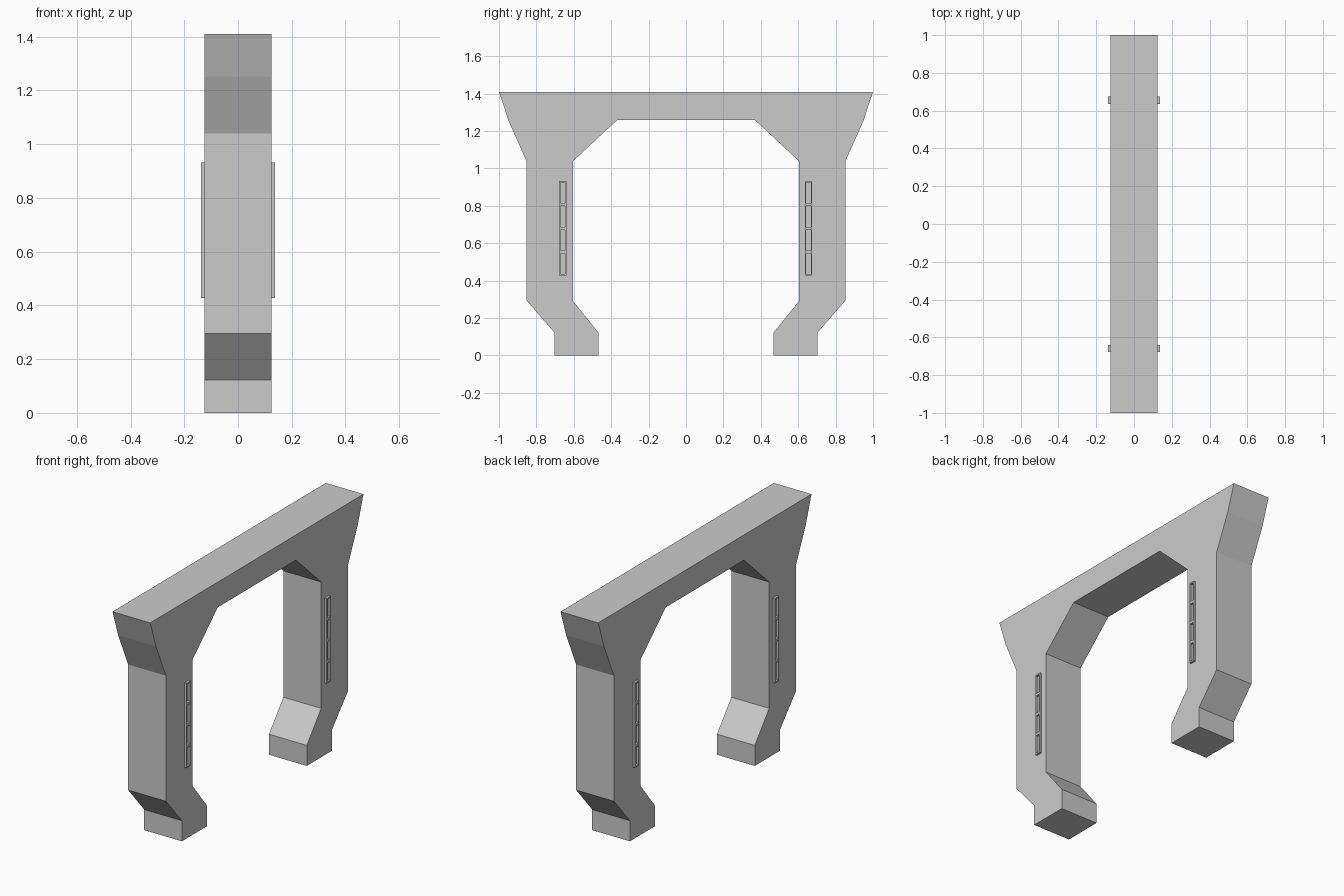
import bpy, bmesh

if "Cube" in bpy.data.objects:
    bpy.data.objects.remove(bpy.data.objects["Cube"])

HALF_DEPTH = 0.124


def make_object(name, bm):
    bmesh.ops.recalc_face_normals(bm, faces=bm.faces)
    mesh = bpy.data.meshes.new(name)
    bm.to_mesh(mesh)
    bm.free()
    obj = bpy.data.objects.new(name, mesh)
    bpy.context.collection.objects.link(obj)
    return obj


def add_box(bm, lo, hi):
    cube = bmesh.ops.create_cube(bm, size=1)
    for v in cube["verts"]:
        v.co = [(lo[i] + hi[i]) / 2 + v.co[i] * (hi[i] - lo[i]) for i in range(3)]


# Gate body: half profile (y, z) mirrored, then extruded through x
half = [(1, 1.41), (0.947, 1.25), (0.853, 1.04), (0.853, 0.295),
        (0.703, 0.122), (0.703, 0), (0.468, 0), (0.468, 0.122),
        (0.603, 0.29), (0.603, 1.04), (0.367, 1.26)]
profile = half + [(-y, z) for y, z in reversed(half)]
bm = bmesh.new()
face = bm.faces.new([bm.verts.new((-HALF_DEPTH, y, z)) for y, z in profile])
ext = bmesh.ops.extrude_face_region(bm, geom=[face])
moved = [g for g in ext["geom"] if isinstance(g, bmesh.types.BMVert)]
bmesh.ops.translate(bm, verts=moved, vec=(2 * HALF_DEPTH, 0, 0))
make_object("gate_body", bm)


# Raised light frames: two rails and five rungs around four recessed panels
def light_frame(name, side, yc):
    z0, z1, w, rail, rung = 0.428, 0.932, 0.019, 0.006, 0.016
    x0, x1 = sorted((side * (HALF_DEPTH - 0.005), side * 0.137))
    bm = bmesh.new()
    for s in (-1, 1):
        a, b = sorted((yc + s * w, yc + s * (w - rail)))
        add_box(bm, (x0, a, z0), (x1, b, z1))
    pitch = (z1 - z0) / 4
    for i in range(5):
        lo = max(z0, z0 + i * pitch - rung / 2)
        hi = min(z1, z0 + i * pitch + rung / 2)
        add_box(bm, (x0, yc - w + rail, lo), (x1, yc + w - rail, hi))
    make_object(name, bm)


for side, face_name in ((-1, "back"), (1, "front")):
    for yc, leg in ((-0.659, "left"), (0.655, "right")):
        light_frame(f"{leg}_leg_{face_name}_frame", side, yc)
